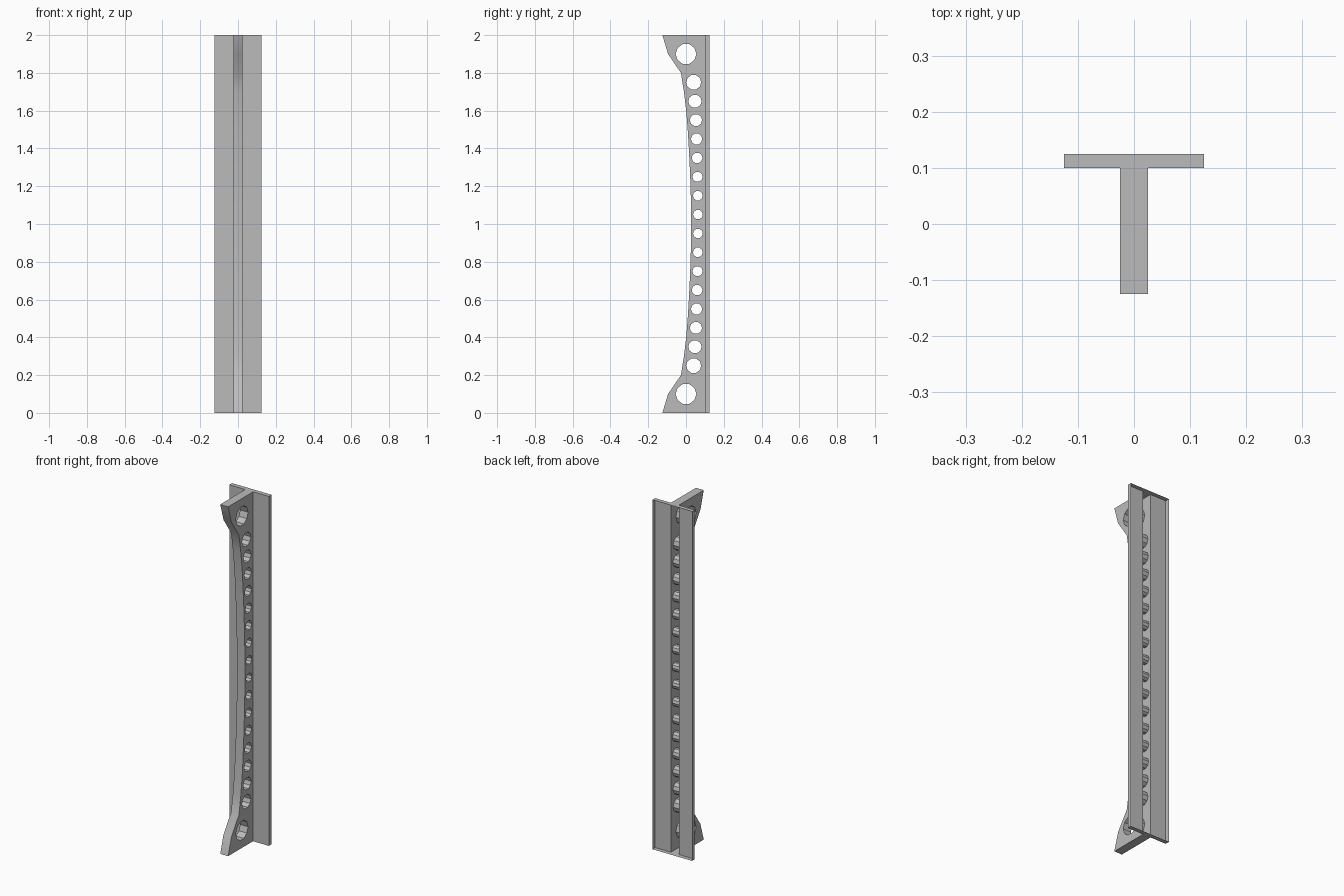
import bpy, bmesh, math

if "Cube" in bpy.data.objects:
    bpy.data.objects.remove(bpy.data.objects["Cube"])

steel = bpy.data.materials.new("grey steel")
steel.diffuse_color = (0.5, 0.5, 0.5, 1)
steel.use_nodes = True
steel.node_tree.nodes["Principled BSDF"].inputs["Base Color"].default_value = steel.diffuse_color

HW, TW = 0.125, 0.025          # flange half width, web half thickness
YF, YB = 0.10, 0.125           # flange front and open back

# front edge of the web, upper half: (height above middle, y)
half = [(0, 0.027), (0.1, 0.0265), (0.2, 0.024), (0.3, 0.020), (0.4, 0.015),
        (0.5, 0.009), (0.6, 0.001), (0.7, -0.011), (0.8, -0.027),
        (0.9, -0.095), (1.0, -0.125)]


def front_y(h):
    for (a, ya), (b, yb) in zip(half, half[1:]):
        if a <= h <= b:
            return ya + (yb - ya) * (h - a) / (b - a)
    return half[-1][1]


def ring(y, z, r, n=10):
    return [(y + r * math.cos(2 * math.pi * i / n),
             z + r * math.sin(2 * math.pi * i / n)) for i in range(n)]


def finish(name, bm):
    me = bpy.data.meshes.new(name)
    bm.to_mesh(me)
    bm.free()
    me.materials.append(steel)
    ob = bpy.data.objects.new(name, me)
    bpy.context.collection.objects.link(ob)
    return ob


# web outline and lightening holes
outline = [(y, 1 - h) for h, y in reversed(half)]
outline += [(y, 1 + h) for h, y in half[1:]]
outline += [(YF, 2), (YF, 0)]
loops = [outline, ring(0, 0.1, 0.055), ring(0, 1.9, 0.055)]
for i in range(16):
    z = 0.25 + 0.1 * i
    f = front_y(abs(z - 1))
    loops.append(ring((f + YF) / 2, z, (YF - f) * 0.315 + 0.0025))

cu = bpy.data.curves.new("web_profile", 'CURVE')
cu.dimensions = '2D'
cu.fill_mode = 'BOTH'
cu.extrude = TW
for pts in loops:
    sp = cu.splines.new('POLY')
    sp.points.add(len(pts) - 1)
    for p, (y, z) in zip(sp.points, pts):
        p.co = (y, z, 0, 1)
    sp.use_cyclic_u = True
helper = bpy.data.objects.new("web_profile", cu)
bpy.context.collection.objects.link(helper)
bpy.context.view_layer.update()
solid = bpy.data.meshes.new_from_object(
    helper.evaluated_get(bpy.context.evaluated_depsgraph_get()))
bpy.data.objects.remove(helper)

# web: hollow, open along the flange
bm = bmesh.new()
bm.from_mesh(solid)
for v in bm.verts:
    y, z, x = v.co
    v.co = (x, y, z)
bmesh.ops.remove_doubles(bm, verts=bm.verts, dist=1e-5)
bmesh.ops.recalc_face_normals(bm, faces=bm.faces)
back = [f for f in bm.faces if all(abs(v.co.y - YF) < 1e-4 for v in f.verts)]
bmesh.ops.delete(bm, geom=back, context='FACES')
web = finish("web", bm)
bpy.context.view_layer.objects.active = web
web.select_set(True)
bpy.ops.object.shade_smooth_by_angle(angle=math.radians(32))

# flange: two front strips and the outer rims, no back face
bm = bmesh.new()


def quad(*cos):
    bm.faces.new([bm.verts.new(c) for c in cos])


for s in (-1, 1):
    a, b = sorted((s * TW, s * HW))
    quad((a, YF, 0), (b, YF, 0), (b, YF, 2), (a, YF, 2))
    side = [(s * HW, YF, 0), (s * HW, YB, 0), (s * HW, YB, 2), (s * HW, YF, 2)]
    quad(*(side if s > 0 else side[::-1]))
for z in (0, 2):
    for a, b in ((-HW, -TW), (-TW, TW), (TW, HW)):
        end = [(a, YF, z), (b, YF, z), (b, YB, z), (a, YB, z)]
        quad(*(end if z else end[::-1]))
bmesh.ops.remove_doubles(bm, verts=bm.verts, dist=1e-5)
finish("flange", bm)
